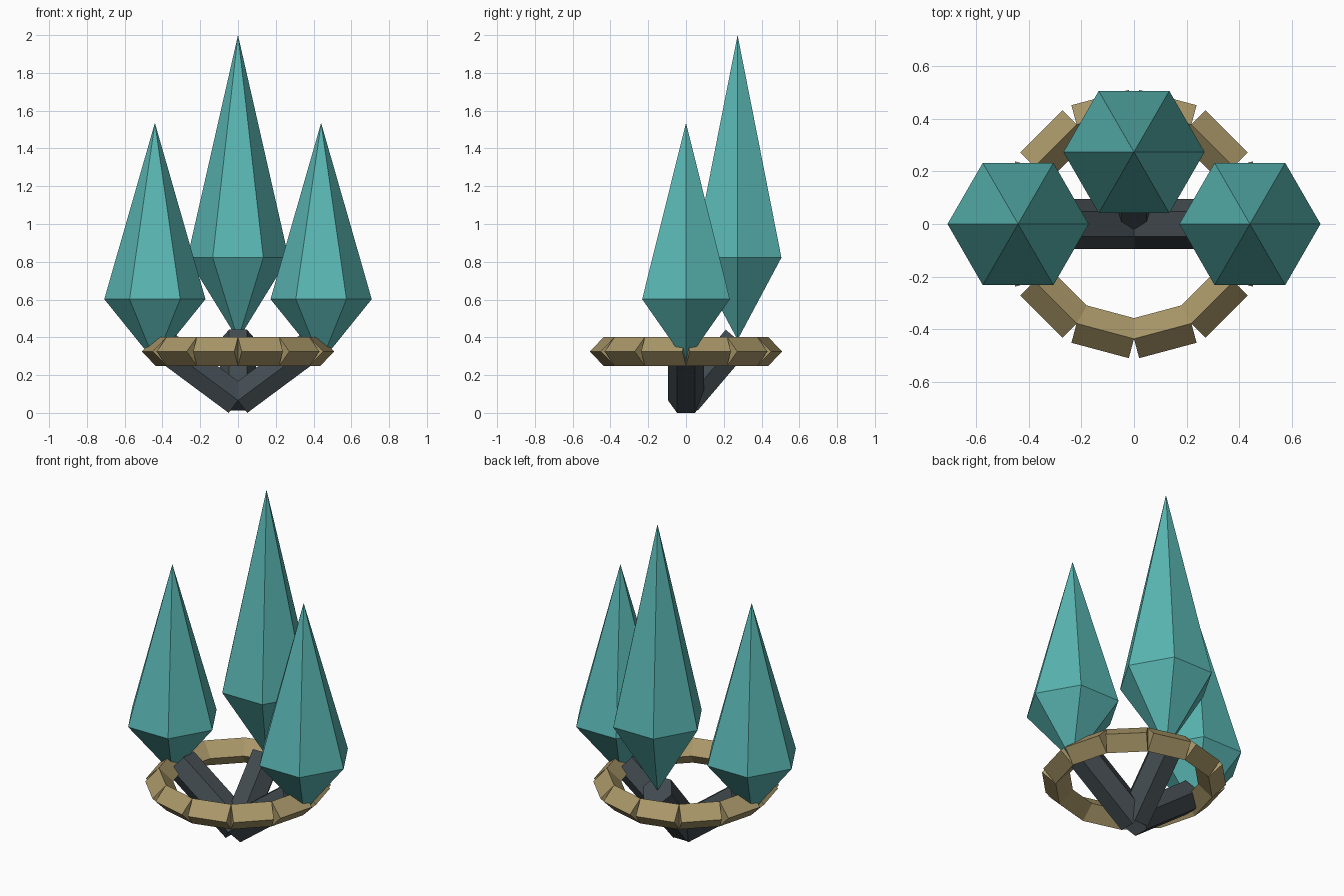
import bpy, bmesh
from math import sin, cos, tan, pi
from mathutils import Vector

if "Cube" in bpy.data.objects:
    bpy.data.objects.remove(bpy.data.objects["Cube"])


def material(name, rgb):
    m = bpy.data.materials.new(name)
    m.diffuse_color = (*rgb, 1)
    m.use_nodes = True
    m.node_tree.nodes["Principled BSDF"].inputs["Base Color"].default_value = m.diffuse_color
    return m


TEAL = material("teal_crystal", (0.10, 0.47, 0.45))
GOLD = material("old_gold", (0.40, 0.31, 0.14))
DARK = material("dark_metal", (0.055, 0.07, 0.08))


def finish(bm, name, mat):
    bmesh.ops.recalc_face_normals(bm, faces=bm.faces)
    me = bpy.data.meshes.new(name)
    bm.to_mesh(me)
    bm.free()
    me.materials.append(mat)
    ob = bpy.data.objects.new(name, me)
    bpy.context.collection.objects.link(ob)
    return ob


def add_bar(bm, start, end, radius, sides):
    """Capped prism between two points, one pair of corners kept horizontal."""
    start, end = Vector(start), Vector(end)
    d = (end - start).normalized()
    side = d.cross(Vector((0, 0, 1))).normalized()
    up = side.cross(d)
    offs = [radius * (cos(2 * pi * i / sides) * side + sin(2 * pi * i / sides) * up)
            for i in range(sides)]
    a = [bm.verts.new(start + o) for o in offs]
    b = [bm.verts.new(end + o) for o in offs]
    for i in range(sides):
        j = (i + 1) % sides
        bm.faces.new((a[i], a[j], b[j], b[i]))
    bm.faces.new(a[::-1])
    bm.faces.new(b)


def crystal(name, x, y, bottom, waist, top, radius):
    """Six-sided double pyramid with its widest ring low down."""
    bm = bmesh.new()
    ring = [bm.verts.new((x + radius * cos(i * pi / 3), y + radius * sin(i * pi / 3), waist))
            for i in range(6)]
    for z in (bottom, top):
        tip = bm.verts.new((x, y, z))
        for i in range(6):
            bm.faces.new((ring[i], ring[(i + 1) % 6], tip))
    finish(bm, name, TEAL)


# Crystals
crystal("back_crystal", 0, 0.273, 0.387, 0.822, 2.0, 0.268)
for s, label in ((-1, "left"), (1, "right")):
    crystal(label + "_crystal", s * 0.44, 0, 0.27, 0.602, 1.535, 0.268)

# Hexagonal support arms spreading from the base
base = (0, 0, 0.066)
for label, end in (("left", (-0.38, 0, 0.348)), ("right", (0.38, 0, 0.348)),
                   ("back", (0, 0.273, 0.387))):
    bm = bmesh.new()
    add_bar(bm, base, end, 0.095, 6)
    finish(bm, label + "_arm", DARK)

# Ring of twelve straight diamond-section bars
R = 0.421
half = R * tan(pi / 12)
bm = bmesh.new()
for k in range(12):
    t = pi / 12 + k * pi / 6
    mid = Vector((R * cos(t), R * sin(t), 0.325))
    along = Vector((-sin(t), cos(t), 0)) * half
    add_bar(bm, mid - along, mid + along, 0.076, 4)
finish(bm, "collar_ring", GOLD)
